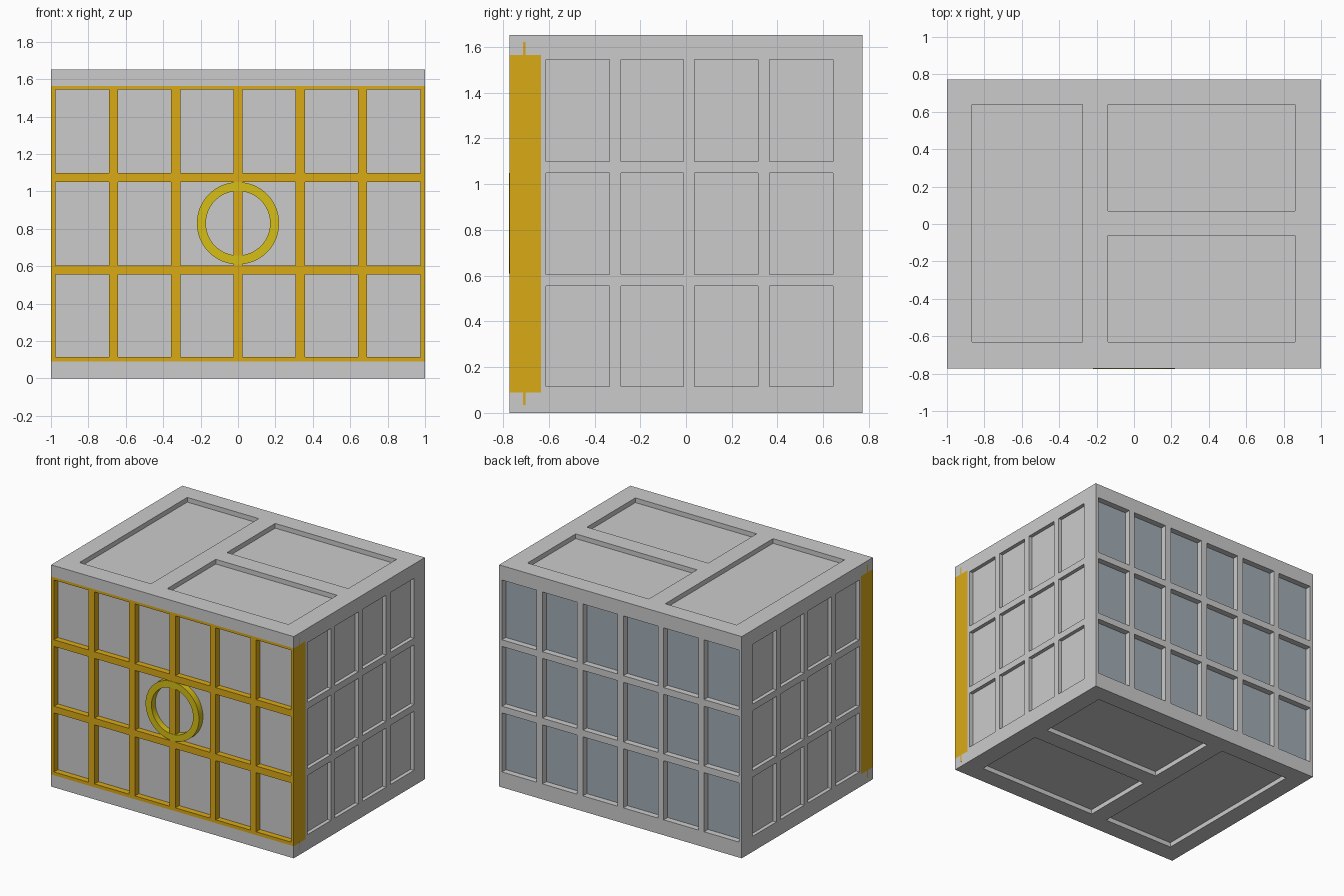
import bpy, bmesh, math
from mathutils import Matrix, Vector

if "Cube" in bpy.data.objects:
    bpy.data.objects.remove(bpy.data.objects["Cube"])


def material(name, rgb):
    m = bpy.data.materials.new(name)
    m.diffuse_color = (*rgb, 1)
    m.use_nodes = True
    m.node_tree.nodes["Principled BSDF"].inputs["Base Color"].default_value = m.diffuse_color
    return m


GOLD = material("gold", (0.70, 0.40, 0.008))
YELLOW = material("yellow", (0.68, 0.52, 0.008))
GLASS = material("pale_glass", (0.36, 0.42, 0.46))


def finish(name, bm, mat=None):
    bmesh.ops.recalc_face_normals(bm, faces=bm.faces)
    me = bpy.data.meshes.new(name)
    bm.to_mesh(me)
    bm.free()
    ob = bpy.data.objects.new(name, me)
    bpy.context.collection.objects.link(ob)
    if mat:
        me.materials.append(mat)
    return ob


def boxes(name, ranges, mat=None):
    """One mesh of boxes, each given as (x range, y range, z range)."""
    bm = bmesh.new()
    for rs in ranges:
        mid = Vector([(a + b) / 2 for a, b in rs])
        size = [b - a for a, b in rs]
        bmesh.ops.create_cube(bm, size=1, matrix=Matrix.Translation(mid) @ Matrix.Diagonal((*size, 1)))
    return finish(name, bm, mat)


def cut(ob, cutter):
    mod = ob.modifiers.new("cut", 'BOOLEAN')
    mod.operation, mod.solver, mod.object = 'DIFFERENCE', 'EXACT', cutter
    cutter.hide_render = True
    cutter.hide_set(True)


W, D, H = 1.0, 0.772, 1.652
DOOR_BACK, Z0, Z1 = -0.635, 0.09, 1.565
ROWS = [(0.115, 0.555), (0.605, 1.05), (1.10, 1.545)]
RIGHT = [(0.025, 0.308), (0.357, 0.642), (0.69, 0.976)]
LEFT = [(-b, -a) for a, b in RIGHT]
SIDES = [(-0.612, -0.335), (-0.285, -0.01), (0.038, 0.315), (0.365, 0.643)]
TOP = [((-0.865, -0.275), (-0.632, 0.638)), ((-0.14, 0.86), (0.07, 0.638)),
       ((-0.14, 0.86), (-0.632, -0.062))]

# Container body: C-shaped side profile, leaving a front bay for the doors
profile = [(-D, 0), (D, 0), (D, H), (-D, H), (-D, Z1), (DOOR_BACK, Z1), (DOOR_BACK, Z0), (-D, Z0)]
bm = bmesh.new()
f = bm.faces.new([bm.verts.new((-W, y, z)) for y, z in profile])
ext = bmesh.ops.extrude_face_region(bm, geom=[f])
bmesh.ops.translate(bm, vec=(2 * W, 0, 0), verts=[v for v in ext["geom"] if isinstance(v, bmesh.types.BMVert)])
body = finish("container_body", bm)

# Recesses on the sides, back, top and bottom
recess = []
for z in ROWS:
    for y in SIDES:
        recess += [((W - 0.028, W + 0.1), y, z), ((-W - 0.1, -W + 0.028), y, z)]
    recess += [(x, (D - 0.055, D + 0.1), z) for x in LEFT + RIGHT]
for x, y in TOP:
    recess += [(x, y, (H - 0.035, H + 0.1)), (x, y, (-0.1, 0.035))]
cut(body, boxes("recess_cutter", recess))

# Pale panes at the back
boxes("back_panes", [(x, (D - 0.06, D - 0.045), z) for x in LEFT + RIGHT for z in ROWS], GLASS)

# Two gold lattice doors with grey panes
for side, s, cols in (("left", -1, LEFT), ("right", 1, RIGHT)):
    span = tuple(sorted((s * 0.001, s * W)))
    door = boxes(side + "_door", [(span, (-D, DOOR_BACK), (Z0, Z1))], GOLD)
    holes = [(x, (-D - 0.1, -D + 0.055), z) for x in cols for z in ROWS]
    cut(door, boxes(side + "_door_cutter", holes))
    boxes(side + "_door_panes", [(x, (-D + 0.045, -D + 0.06), z) for x in cols for z in ROWS])

    # Hinge pins above and below the door
    bm = bmesh.new()
    for z in (0.065, 1.592):
        bmesh.ops.create_cone(bm, cap_ends=True, segments=16, radius1=0.027, radius2=0.027, depth=0.06,
                              matrix=Matrix.Translation((s * 0.974, -0.707, z)))
    finish(side + "_hinge_pins", bm, GOLD)

# Round emblem ring across both doors
bm = bmesh.new()
N = 64
section = [(0.172, -D - 0.002), (0.22, -D - 0.002), (0.22, -D + 0.05), (0.172, -D + 0.05)]
rings = [[bm.verts.new((r * math.cos(2 * math.pi * i / N), y, 0.83 + r * math.sin(2 * math.pi * i / N)))
          for r, y in section] for i in range(N)]
for i in range(N):
    a, b = rings[i], rings[(i + 1) % N]
    for k in range(4):
        bm.faces.new((a[k], a[(k + 1) % 4], b[(k + 1) % 4], b[k]))
ring = finish("door_ring", bm, YELLOW)
bpy.context.view_layer.objects.active = ring
ring.select_set(True)
bpy.ops.object.shade_smooth_by_angle(angle=math.radians(30))
